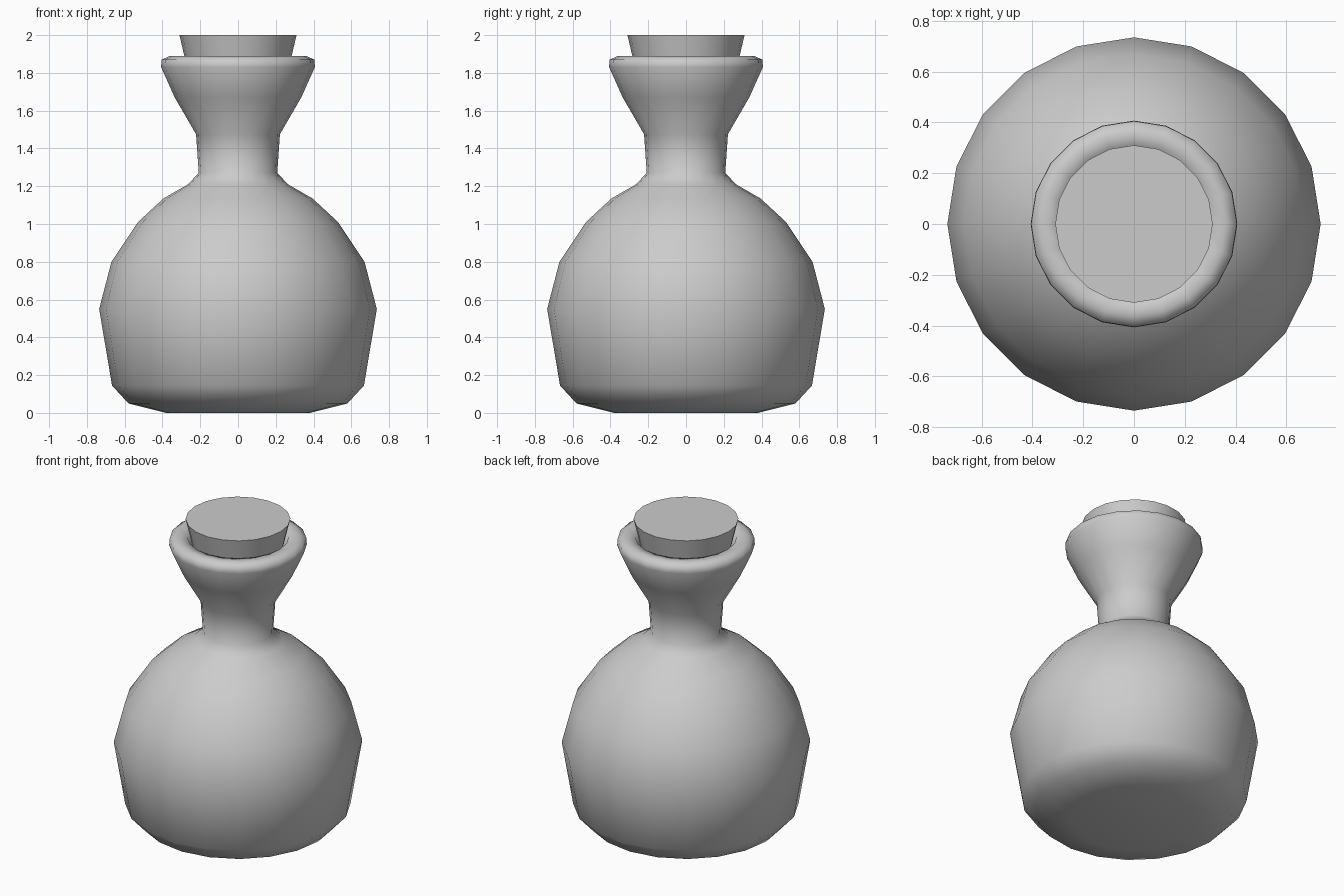
import bpy, bmesh, math

if "Cube" in bpy.data.objects:
    bpy.data.objects.remove(bpy.data.objects["Cube"])

SIDES = 20


def lathe(name, profile, smooth_angle):
    """Revolve (radius, z) points around z; cap any open end that is not on the axis."""
    bm = bmesh.new()
    rings = []
    for r, z in profile:
        rings.append([bm.verts.new((r * math.cos(2 * math.pi * i / SIDES),
                                    r * math.sin(2 * math.pi * i / SIDES), z))
                      for i in range(SIDES)])
    for low, high in zip(rings, rings[1:]):
        for i in range(SIDES):
            j = (i + 1) % SIDES
            bm.faces.new((low[i], low[j], high[j], high[i]))
    bm.faces.new(rings[0][::-1])
    bm.faces.new(rings[-1])
    bmesh.ops.recalc_face_normals(bm, faces=bm.faces)
    mesh = bpy.data.meshes.new(name)
    bm.to_mesh(mesh)
    bm.free()
    obj = bpy.data.objects.new(name, mesh)
    bpy.context.collection.objects.link(obj)
    bpy.ops.object.select_all(action='DESELECT')
    obj.select_set(True)
    bpy.context.view_layer.objects.active = obj
    bpy.ops.object.shade_smooth_by_angle(angle=math.radians(smooth_angle))
    return obj


# Bottle: round body, narrow neck, flared mouth with rounded lip and a recess
lathe("bottle", [
    (0.38, 0.0), (0.58, 0.05), (0.667, 0.145), (0.735, 0.55),
    (0.67, 0.80), (0.53, 1.01), (0.395, 1.135), (0.265, 1.21), (0.208, 1.27),
    (0.222, 1.475), (0.335, 1.67), (0.407, 1.83), (0.405, 1.87),
    (0.36, 1.89), (0.30, 1.88), (0.275, 1.82), (0.22, 1.65)], 80)

# Stopper: tapered plug seated in the mouth
lathe("stopper", [(0.23, 1.66), (0.31, 2.0)], 40)
